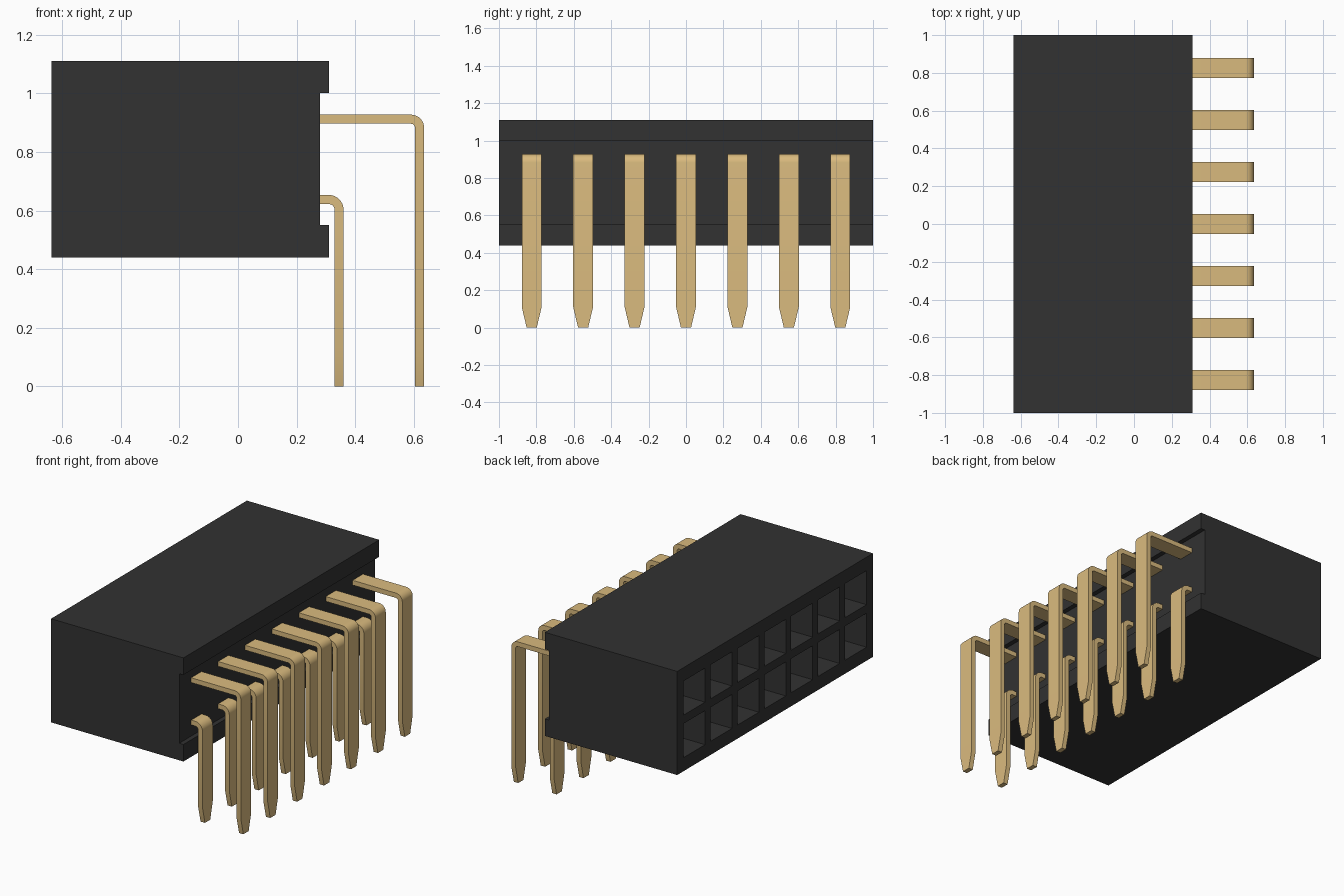
import bpy, bmesh, math

cube = bpy.data.objects.get("Cube")
if cube:
    bpy.data.objects.remove(cube, do_unlink=True)


def material(name, rgb, metallic, rough):
    m = bpy.data.materials.new(name)
    m.use_nodes = True
    m.diffuse_color = (*rgb, 1)
    bsdf = m.node_tree.nodes["Principled BSDF"]
    bsdf.inputs["Base Color"].default_value = (*rgb, 1)
    bsdf.inputs["Metallic"].default_value = metallic
    bsdf.inputs["Roughness"].default_value = rough
    return m


black = material("black plastic", (0.032, 0.032, 0.032), 0, 0.6)
gold = material("gold metal", (0.70, 0.495, 0.21), 0, 0.4)

PITCH, COUNT = 0.275, 7
ROW_Y = [(i - (COUNT - 1) / 2) * PITCH for i in range(COUNT)]
MID_Z = 0.775
LEFT, RIGHT = -0.637, 0.31


def finish(name, bm, mat):
    bmesh.ops.recalc_face_normals(bm, faces=bm.faces)
    mesh = bpy.data.meshes.new(name)
    bm.to_mesh(mesh)
    bm.free()
    mesh.materials.append(mat)
    obj = bpy.data.objects.new(name, mesh)
    bpy.context.collection.objects.link(obj)
    return obj


def select_only(obj):
    bpy.ops.object.select_all(action='DESELECT')
    obj.select_set(True)
    bpy.context.view_layer.objects.active = obj


# Housing: side profile with a long groove on the pin side, extruded along y
profile = [(LEFT, 0.44), (RIGHT, 0.44), (RIGHT, 0.55), (0.28, 0.55),
           (0.28, 1.0), (RIGHT, 1.0), (RIGHT, 1.11), (LEFT, 1.11)]
bm = bmesh.new()
face = bm.faces.new([bm.verts.new((x, -1, z)) for x, z in profile])
ext = bmesh.ops.extrude_face_region(bm, geom=[face])
bmesh.ops.translate(bm, vec=(0, 2, 0),
                    verts=[v for v in ext["geom"] if isinstance(v, bmesh.types.BMVert)])
housing = finish("housing", bm, black)

# Square sockets cut into the mating face, two rows
DEPTH, SIZE = 0.55, 0.22
bm = bmesh.new()
for y in ROW_Y:
    for z in (MID_Z - PITCH / 2, MID_Z + PITCH / 2):
        box = bmesh.ops.create_cube(bm, size=1)["verts"]
        bmesh.ops.scale(bm, vec=(DEPTH + 0.1, SIZE, SIZE), verts=box)
        bmesh.ops.translate(bm, vec=(LEFT + (DEPTH - 0.1) / 2, y, z), verts=box)
cutter = finish("socket_cutter", bm, black)
cutter.hide_render = True
mod = housing.modifiers.new("sockets", 'BOOLEAN')
mod.operation, mod.solver, mod.object = 'DIFFERENCE', 'EXACT', cutter
select_only(housing)
bpy.ops.object.modifier_apply(modifier=mod.name)
bpy.data.objects.remove(cutter, do_unlink=True)


# Pins: flat strip, bent down through a right angle, with a tapered tip
def make_pin(name, x_out, z_top, radius, thick=0.031, half=0.053, tip=0.027):
    cx, cz = x_out - radius, z_top - radius
    # sections: outer point, inner point, half width
    sections = [((0.275, z_top), (0.275, z_top - thick), half)]
    steps = 8
    for i in range(steps + 1):
        a = math.pi / 2 * (1 - i / steps)
        c, s = math.cos(a), math.sin(a)
        sections.append(((cx + radius * c, cz + radius * s),
                         (cx + (radius - thick) * c, cz + (radius - thick) * s), half))
    for z, w in ((0.11, half), (0, tip)):
        sections.append(((x_out, z), (x_out - thick, z), w))
    bm = bmesh.new()
    rings = [[bm.verts.new((p[0], y, p[1])) for p, y in ((o, -w), (o, w), (n, w), (n, -w))]
             for o, n, w in sections]
    for a, b in zip(rings, rings[1:]):
        for k in range(4):
            bm.faces.new((a[k], a[(k + 1) % 4], b[(k + 1) % 4], b[k]))
    bm.faces.new(rings[0])
    bm.faces.new(rings[-1])
    pin = finish(name, bm, gold)
    select_only(pin)
    bpy.ops.object.shade_smooth_by_angle(angle=math.radians(25))
    return pin


for name, x_out, z_top, radius in (("upper_pin", 0.635, 0.927, 0.045),
                                   ("lower_pin", 0.36, 0.653, 0.05)):
    first = make_pin(f"{name}_1", x_out, z_top, radius)
    first.location.y = ROW_Y[0]
    for i, y in enumerate(ROW_Y[1:], 2):
        pin = first.copy()
        pin.name = f"{name}_{i}"
        pin.location.y = y
        bpy.context.collection.objects.link(pin)
